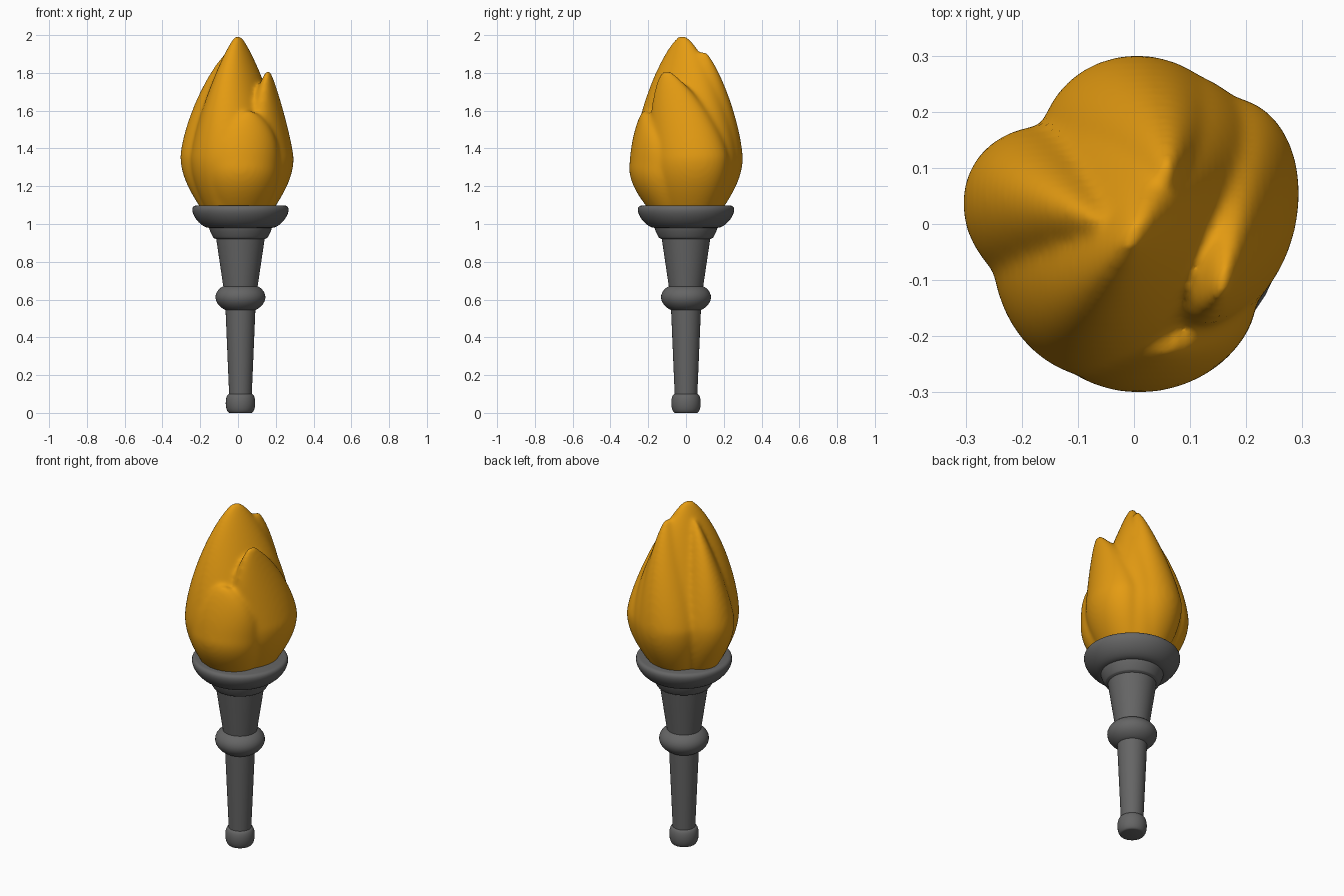
import bpy
import bmesh
from math import cos, sin, pi, radians
from mathutils import Vector

cube = bpy.data.objects.get("Cube")
if cube:
    bpy.data.objects.remove(cube, do_unlink=True)


def make_material(name, rgb):
    material = bpy.data.materials.new(name)
    material.use_nodes = True
    material.diffuse_color = (*rgb, 1)
    shader = material.node_tree.nodes["Principled BSDF"]
    shader.inputs["Base Color"].default_value = (*rgb, 1)
    return material


def loft(bm, rows, angle=0, segments=48):
    """Skin elliptical rings given as (centre, long radius, short radius)."""
    turn = radians(angle)
    along = Vector((cos(turn), sin(turn), 0))
    across = Vector((-sin(turn), cos(turn), 0))
    steps = [2 * pi * i / segments for i in range(segments)]
    rings = [[bm.verts.new(centre + along * long * cos(t) + across * short * sin(t))
              for t in steps] for centre, long, short in rows]
    for low, high in zip(rings, rings[1:]):
        for i in range(segments):
            j = (i + 1) % segments
            bm.faces.new((low[i], low[j], high[j], high[i]))
    bm.faces.new(reversed(rings[0]))
    bm.faces.new(rings[-1])


def bead(z_low, z_high, r_low, r_high, bulge, softness=1, steps=12):
    """Rounded moulding between two heights of the turned handle."""
    points = []
    for i in range(steps + 1):
        t = i / steps
        s = (1 - cos(pi * t)) / 2
        z = z_low + (z_high - z_low) * s
        points.append((z, r_low + (r_high - r_low) * s + bulge * sin(pi * t) ** softness))
    return points


def tongue(bm, belly, tip, long, short, angle, fullness=1.6, steps=36):
    """Flame lobe that swells from the cup to its belly, then narrows to its tip."""
    belly, tip = Vector(belly), Vector(tip)
    root = Vector((belly.x * 0.5, belly.y * 0.5, 1.04))
    rows = []
    for i in range(steps):
        t = i / steps
        ease = sin(t * pi / 2)
        centre = root.lerp(belly, ease)
        centre.z = root.z + (belly.z - root.z) * t
        swell = 0.6 + 0.4 * ease
        rows.append((centre, long * swell, short * swell))
    for i in range(steps):
        t = i / steps
        centre = belly.lerp(tip, t ** 1.3)
        centre.z = belly.z + (tip.z - belly.z) * t
        taper = (1 - t ** fullness) ** 0.75
        rows.append((centre, long * taper, short * taper * (1 - 0.4 * t)))
    loft(bm, rows, angle)


def finish(bm, name, material):
    mesh = bpy.data.meshes.new(name)
    bm.to_mesh(mesh)
    bm.free()
    mesh.materials.append(material)
    part = bpy.data.objects.new(name, mesh)
    bpy.context.collection.objects.link(part)
    bpy.ops.object.select_all(action="DESELECT")
    part.select_set(True)
    bpy.context.view_layer.objects.active = part
    bpy.ops.object.shade_smooth_by_angle(angle=radians(40))
    return part


iron = make_material("dark iron", (0.13, 0.13, 0.13))
gold = make_material("flame gold", (0.78, 0.33, 0.006))

# Turned handle: foot, lower shaft, ring, upper shaft, collar and cup
profile = bead(0, 0.1, 0.058, 0.06, 0.019)
profile += bead(0.545, 0.67, 0.079, 0.091, 0.047, softness=1.6)
profile += [(0.92, 0.128)]
profile += bead(0.925, 0.98, 0.14, 0.165, 0.004)
profile += bead(0.98, 1.098, 0.168, 0.235, 0.042)
bm = bmesh.new()
loft(bm, [(Vector((0.013, 0, z)), r, r) for z, r in profile])
finish(bm, "handle", iron)

# Flame: a tall core with four smaller tongues leaning on it
bm = bmesh.new()
tongue(bm, (0, 0, 1.35), (0, -0.02, 2.01), 0.29, 0.24, angle=60)
tongue(bm, (0.01, 0.13, 1.35), (0.06, 0.09, 1.93), 0.17, 0.18, angle=75)
tongue(bm, (0.14, 0.02, 1.35), (0.16, -0.11, 1.825), 0.21, 0.15, angle=75)
tongue(bm, (0.02, -0.13, 1.3), (0.06, -0.22, 1.605), 0.2, 0.17, angle=10, fullness=2.2)
tongue(bm, (-0.14, 0.02, 1.36), (-0.05, 0, 1.92), 0.17, 0.15, angle=150, fullness=1.8)
flame = finish(bm, "flame", gold)

# Melt the tongues into one soft skin
melt = flame.modifiers.new("melt", "REMESH")
melt.mode = "VOXEL"
melt.voxel_size = 0.011
melt.use_smooth_shade = True
soften = flame.modifiers.new("soften", "SMOOTH")
soften.iterations = 14
